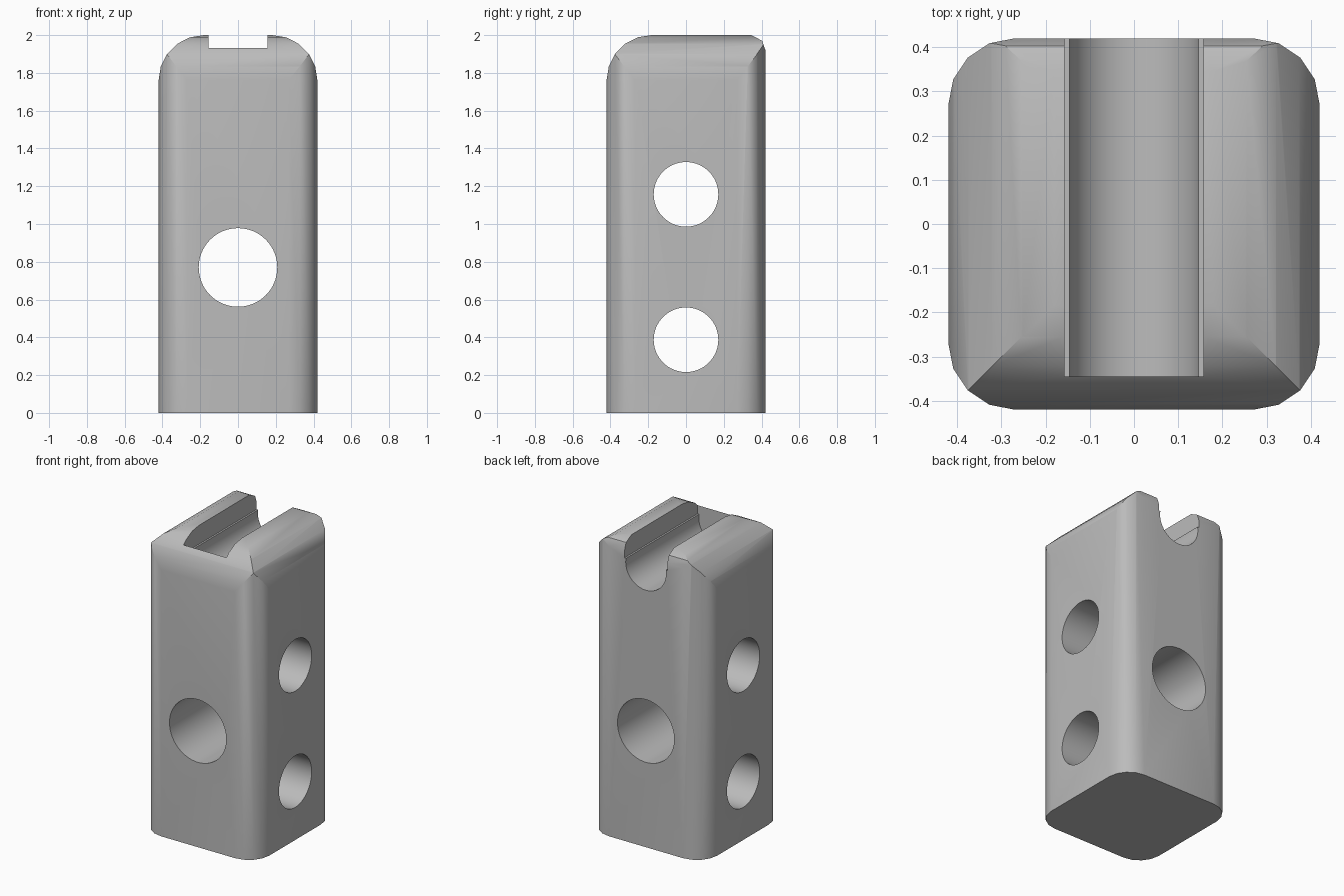
import bpy
import bmesh
from math import cos, sin, pi, radians
from mathutils import Vector

default = bpy.data.objects.get("Cube")
if default:
    bpy.data.objects.remove(default, do_unlink=True)

HALF = 0.42      # half width of the post
HEIGHT = 2.0
CORNER = 0.15    # radius of the upright corners
CROWN = 0.24     # radius of the rounded top edges
LOOSE = HALF + 0.0005

grey = bpy.data.materials.new("plain grey")
grey.use_nodes = True
colour = (0.5, 0.5, 0.5, 1)
grey.diffuse_color = colour
grey.node_tree.nodes["Principled BSDF"].inputs["Base Color"].default_value = colour


def arc(cx, cy, r, start, end, steps):
    """Points along a circular arc, angles in degrees."""
    turns = [radians(start + (end - start) * i / steps) for i in range(steps + 1)]
    return [(cx + r * cos(t), cy + r * sin(t)) for t in turns]


def prism(name, outline, axis, low, high):
    """Extrude a closed outline along one axis."""
    place = {"x": lambda u, v, w: (w, u, v),
             "y": lambda u, v, w: (u, w, v),
             "z": lambda u, v, w: (u, v, w)}[axis]
    bm = bmesh.new()
    face = bm.faces.new([bm.verts.new(place(u, v, low)) for u, v in outline])
    out = bmesh.ops.extrude_face_region(bm, geom=[face])
    moved = [g for g in out["geom"] if isinstance(g, bmesh.types.BMVert)]
    bmesh.ops.translate(bm, verts=moved, vec=Vector(place(0, 0, high - low)))
    bmesh.ops.recalc_face_normals(bm, faces=bm.faces)
    mesh = bpy.data.meshes.new(name)
    bm.to_mesh(mesh)
    bm.free()
    mesh.materials.append(grey)
    obj = bpy.data.objects.new(name, mesh)
    bpy.context.collection.objects.link(obj)
    return obj


def combine(target, tool, operation):
    """Apply a boolean and discard the tool."""
    tool.hide_render = True
    mod = target.modifiers.new(tool.name, "BOOLEAN")
    mod.operation = operation
    mod.solver = "EXACT"
    mod.object = tool
    bpy.context.view_layer.objects.active = target
    bpy.ops.object.modifier_apply(modifier=mod.name)
    bpy.data.objects.remove(tool, do_unlink=True)


# Post with rounded upright corners
c = HALF - CORNER
plan = []
for i, (sx, sy) in enumerate([(1, 1), (-1, 1), (-1, -1), (1, -1)]):
    plan += arc(sx * c, sy * c, CORNER, 90 * i, 90 * i + 90, 4)
post = prism("post", plan, "z", 0, HEIGHT + 0.2)

# Crown rounded towards both sides
e, z = LOOSE - CROWN, HEIGHT - CROWN
sides = [(-LOOSE, -0.1), (LOOSE, -0.1)]
sides += arc(e, z, CROWN, 0, 90, 5) + arc(-e, z, CROWN, 90, 180, 5)
combine(post, prism("side_crown", sides, "y", -0.6, 0.6), "INTERSECT")

# Crown rounded at the front, with a small break on the back edge
depth = [(-LOOSE, -0.1), (LOOSE, -0.1), (LOOSE, 1.92), (0.403, 1.97), (0.345, HEIGHT + 0.0005)]
depth += arc(-e, z + 0.0005, CROWN, 90, 180, 5)
combine(post, prism("front_crown", depth, "x", -0.6, 0.6), "INTERSECT")

# Slot from the back: round channel with a slightly wider mouth
channel = arc(0, 1.85, 0.148, 0, 360 - 360 / 48, 47)
combine(post, prism("channel", channel, "y", -0.345, 0.6), "DIFFERENCE")
mouth = [(-0.157, 1.875), (0.157, 1.875), (0.157, 2.2), (-0.157, 2.2)]
combine(post, prism("mouth", mouth, "y", -0.345, 0.6), "DIFFERENCE")

# Through holes: one front to back, two side to side
for name, axis, height, radius in [("front_hole", "y", 0.77, 0.208),
                                   ("lower_side_hole", "x", 0.387, 0.171),
                                   ("upper_side_hole", "x", 1.157, 0.171)]:
    ring = arc(0, height, radius, 0, 360 - 360 / 64, 63)
    combine(post, prism(name, ring, axis, -0.6, 0.6), "DIFFERENCE")

bpy.ops.object.select_all(action="DESELECT")
post.select_set(True)
bpy.context.view_layer.objects.active = post
bpy.ops.object.shade_smooth_by_angle(angle=radians(30))
